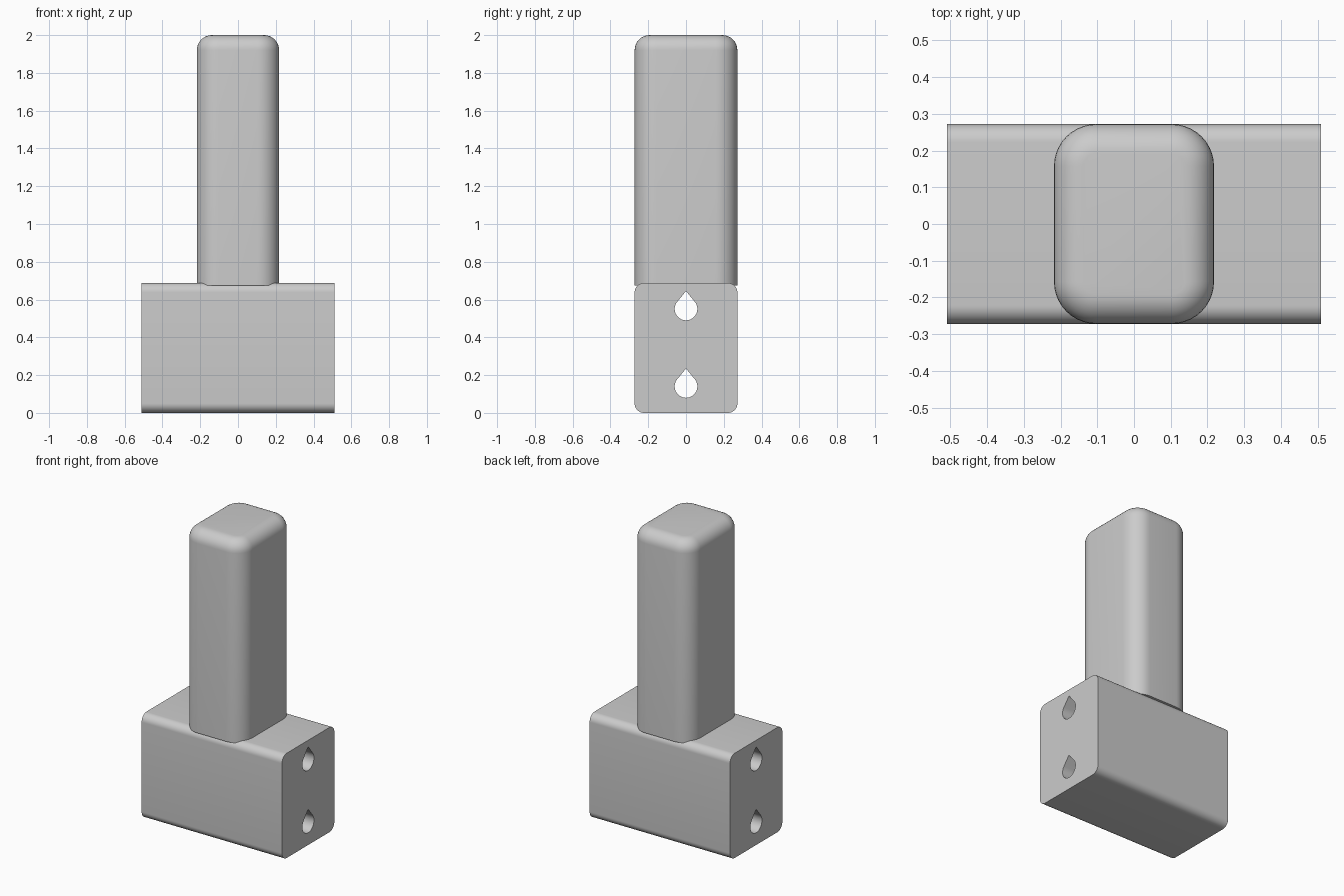
import bpy, bmesh
from math import sin, cos, pi, acos, radians
from mathutils import Vector

cube = bpy.data.objects.get("Cube")
if cube:
    bpy.data.objects.remove(cube, do_unlink=True)

grey = bpy.data.materials.new("plain grey")
grey.use_nodes = True
grey.diffuse_color = (0.6, 0.6, 0.6, 1)
grey.node_tree.nodes["Principled BSDF"].inputs["Base Color"].default_value = grey.diffuse_color

HALF_DEPTH = 0.272


def rounded_rect(a, b, r, steps=10):
    """Outline with half sizes a, b and corner radius r."""
    pts = []
    for i, (sx, sy) in enumerate([(1, 1), (-1, 1), (-1, -1), (1, -1)]):
        for k in range(steps + 1):
            t = (i + k / steps) * pi / 2
            pts.append((sx * (a - r) + r * cos(t), sy * (b - r) + r * sin(t)))
    return pts


def teardrop(z, r, tip, steps=32):
    """Round hole drawn up to a point."""
    gap = acos(r / tip)
    pts = [(0, z + tip)]
    for k in range(steps + 1):
        t = pi / 2 + gap + (2 * pi - 2 * gap) * k / steps
        pts.append((r * cos(t), z + r * sin(t)))
    return pts


def finish(bm, name):
    bmesh.ops.recalc_face_normals(bm, faces=bm.faces)
    mesh = bpy.data.meshes.new(name)
    bm.to_mesh(mesh)
    bm.free()
    mesh.materials.append(grey)
    obj = bpy.data.objects.new(name, mesh)
    bpy.context.collection.objects.link(obj)
    bpy.ops.object.select_all(action='DESELECT')
    obj.select_set(True)
    bpy.context.view_layer.objects.active = obj
    bpy.ops.object.shade_smooth_by_angle(angle=radians(30))


# base block: rounded profile with two teardrop holes, extruded along x
half_len, height = 0.51, 0.688
outline = [(y, z + height / 2) for y, z in rounded_rect(HALF_DEPTH, height / 2, 0.05)]
bm = bmesh.new()
edges = []
for loop in (outline, teardrop(0.55, 0.06, 0.095), teardrop(0.14, 0.06, 0.095)):
    vs = [bm.verts.new((-half_len, y, z)) for y, z in loop]
    edges += [bm.edges.new((vs[i - 1], vs[i])) for i in range(len(vs))]
bmesh.ops.triangle_fill(bm, edges=edges, use_beauty=True, normal=(-1, 0, 0))
new = bmesh.ops.extrude_face_region(bm, geom=bm.faces[:], use_keep_orig=True)["geom"]
bmesh.ops.translate(bm, verts=[g for g in new if isinstance(g, bmesh.types.BMVert)],
                    vec=Vector((2 * half_len, 0, 0)))
finish(bm, "base_block")

# upright post: stacked rounded outlines, drawn in around the top edge
bottom, top, fillet, corner = 0.675, 2.0, 0.08, 0.115
levels = [(bottom, 0)]
for k in range(9):
    t = k / 8 * pi / 2
    levels.append((top - fillet * (1 - sin(t)), fillet * (1 - cos(t))))
bm = bmesh.new()
rings = [[bm.verts.new((x, y, z)) for x, y in
          rounded_rect(0.218 - d, HALF_DEPTH - d, corner - d)] for z, d in levels]
for low, high in zip(rings, rings[1:]):
    for i in range(len(low)):
        bm.faces.new((low[i - 1], low[i], high[i], high[i - 1]))
bm.faces.new(rings[0])
bm.faces.new(rings[-1])
finish(bm, "upright_post")
